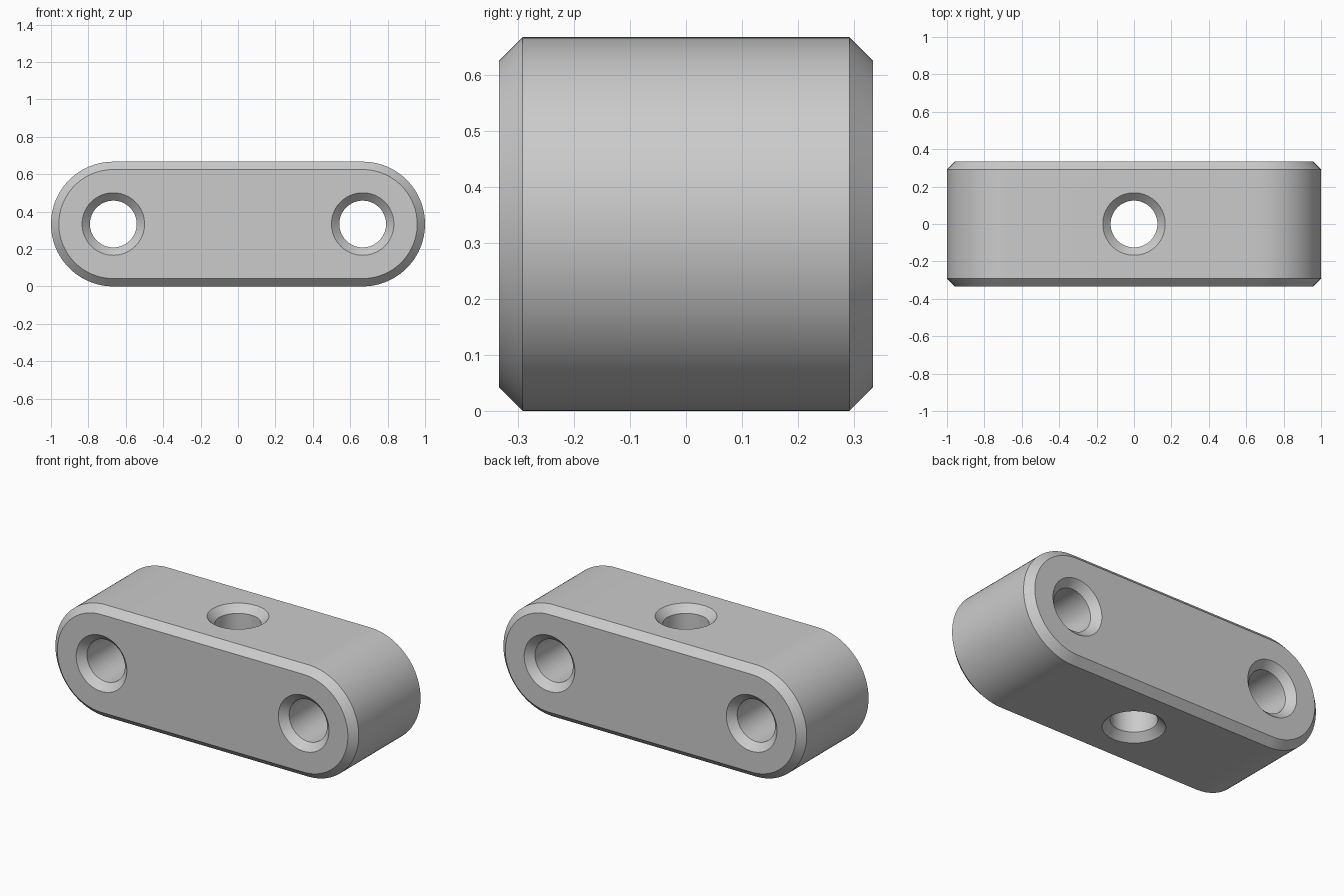
import bpy, bmesh, math
from mathutils import Matrix, Vector

if "Cube" in bpy.data.objects:
    bpy.data.objects.remove(bpy.data.objects["Cube"], do_unlink=True)

R = 1 / 3            # half thickness and end radius
SPAN = 2 / 3         # distance of end centres from the middle
CHAMFER = 0.042
HOLE = 0.125
SEGMENTS = 48        # per half circle

grey = bpy.data.materials.new("light grey")
grey.use_nodes = True
colour = (0.6, 0.6, 0.6, 1)
grey.diffuse_color = colour
grey.node_tree.nodes["Principled BSDF"].inputs["Base Color"].default_value = colour


def loft(name, rings, matrix):
    """Skin a closed solid through rings of points."""
    bm = bmesh.new()
    loops = [[bm.verts.new(p) for p in ring] for ring in rings]
    count = len(loops[0])
    for a, b in zip(loops, loops[1:]):
        for i in range(count):
            j = (i + 1) % count
            bm.faces.new((a[i], a[j], b[j], b[i]))
    bm.faces.new(loops[0][::-1])
    bm.faces.new(loops[-1])
    bmesh.ops.recalc_face_normals(bm, faces=bm.faces)
    bm.transform(matrix)
    mesh = bpy.data.meshes.new(name)
    bm.to_mesh(mesh)
    bm.free()
    mesh.materials.append(grey)
    obj = bpy.data.objects.new(name, mesh)
    bpy.context.collection.objects.link(obj)
    return obj


def slot_ring(radius, depth, span):
    """Rounded-end outline; a zero span gives a circle."""
    points = []
    for side in (1, -1):
        for i in range(SEGMENTS + 1 if span else SEGMENTS):
            a = math.pi * i / SEGMENTS - math.pi / 2
            points.append(Vector((side * (span + radius * math.cos(a)),
                                  side * radius * math.sin(a), depth)))
    return points


def solid(name, profile, span, matrix):
    return loft(name, [slot_ring(r, d, span) for r, d in profile], matrix)


lift = Matrix.Translation((0, 0, R))
to_front = Matrix.Rotation(math.pi / 2, 4, 'X')

# Chamfered link body
edge = R - CHAMFER
body = solid("link_body", [(edge, -R), (R, -edge), (R, edge), (edge, R)],
             SPAN, lift @ to_front)

# Through holes with countersunk mouths: two front to back, one vertical
over = 0.03
mouth = HOLE + CHAMFER + over
profile = [(mouth, -R - over), (HOLE, -edge), (HOLE, edge), (mouth, R + over)]
placements = {
    "right_hole_cutter": Matrix.Translation((-SPAN, 0, R)) @ to_front,
    "left_hole_cutter": Matrix.Translation((SPAN, 0, R)) @ to_front,
    "vertical_hole_cutter": lift,
}
bpy.ops.object.select_all(action='DESELECT')
bpy.context.view_layer.objects.active = body
body.select_set(True)
for name, matrix in placements.items():
    cutter = solid(name, profile, 0, matrix)
    cutter.hide_render = True
    cut = body.modifiers.new(name, 'BOOLEAN')
    cut.operation = 'DIFFERENCE'
    cut.solver = 'EXACT'
    cut.object = cutter
    bpy.ops.object.modifier_apply(modifier=cut.name)
    bpy.data.objects.remove(cutter, do_unlink=True)

bpy.ops.object.shade_smooth_by_angle(angle=math.radians(30))
